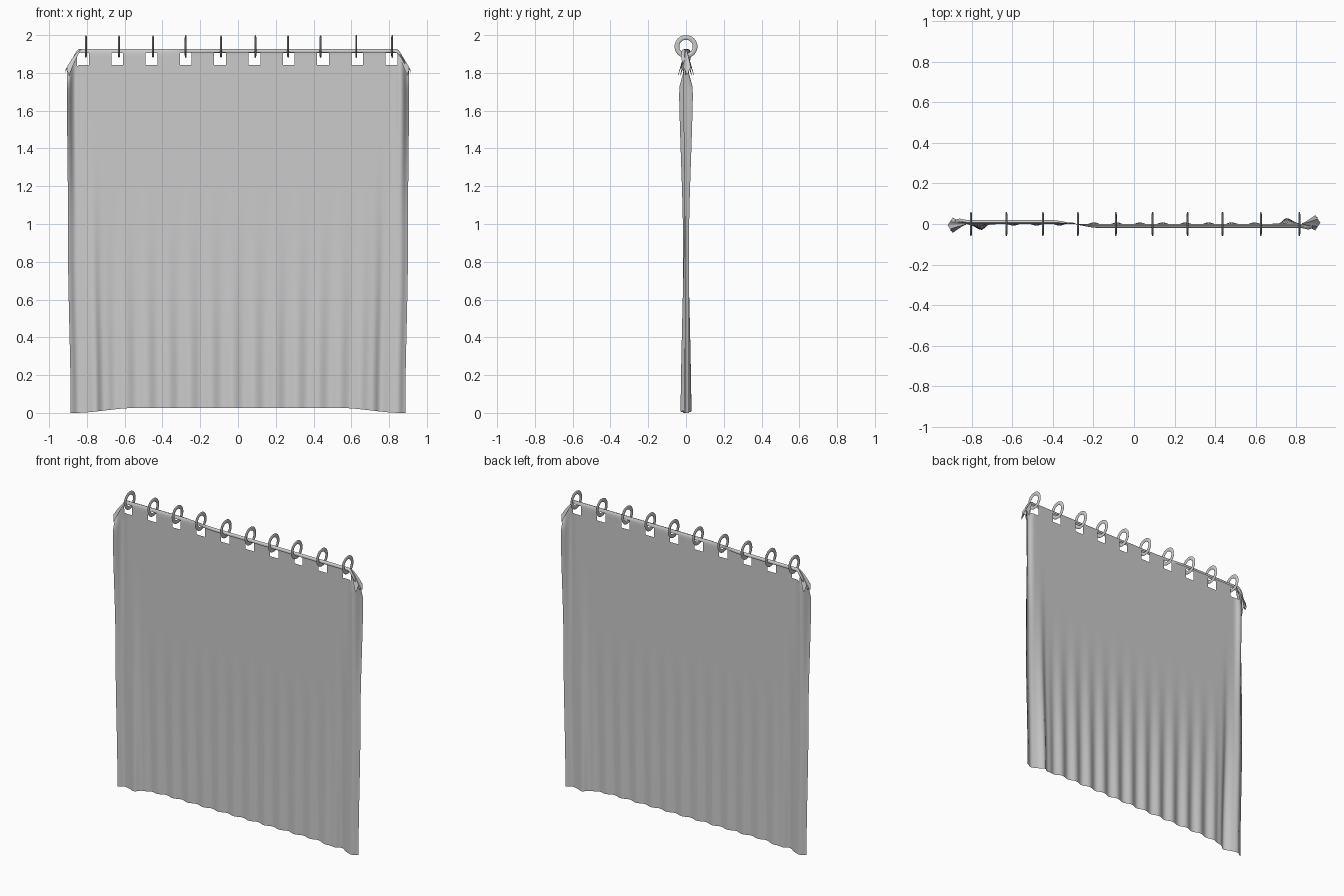
import bpy, bmesh, math

if "Cube" in bpy.data.objects:
    bpy.data.objects.remove(bpy.data.objects["Cube"])

RINGS = [-0.805, -0.63, -0.45, -0.277, -0.09, 0.092, 0.265, 0.437, 0.626, 0.816]
HOLES = [-0.816 + 0.1805 * i for i in range(10)]
HOLE_HALF, HOLE_LOW, HOLE_HIGH = 0.031, 1.843, 1.906

grey = bpy.data.materials.new("light grey")
grey.diffuse_color = (0.6, 0.6, 0.6, 1)
grey.use_nodes = True
grey.node_tree.nodes["Principled BSDF"].inputs["Base Color"].default_value = grey.diffuse_color


def smooth(v, a, b):
    t = max(0, min(1, (v - a) / (b - a)))
    return t * t * (3 - 2 * t)


def finish(name, bm, angle=60):
    mesh = bpy.data.meshes.new(name)
    bm.to_mesh(mesh)
    bm.free()
    obj = bpy.data.objects.new(name, mesh)
    bpy.context.collection.objects.link(obj)
    mesh.materials.append(grey)
    bpy.ops.object.select_all(action='DESELECT')
    obj.select_set(True)
    bpy.context.view_layer.objects.active = obj
    bpy.ops.object.shade_smooth_by_angle(angle=math.radians(angle))
    return obj


def sheet(bm, nu, nv, point, keep=lambda i, j: True):
    g = [[bm.verts.new(point(i, j)) for j in range(nv)] for i in range(nu)]
    for i in range(nu - 1):
        for j in range(nv - 1):
            if keep(i, j):
                bm.faces.new((g[i][j], g[i + 1][j], g[i + 1][j + 1], g[i][j + 1]))
    bmesh.ops.delete(bm, geom=[v for v in bm.verts if not v.link_faces], context='VERTS')


# Cloth columns: evenly spaced, split exactly at the hole sides
stops = [-0.9] + [h + s * HOLE_HALF for h in HOLES for s in (-1, 1)] + [0.9]
xs = []
for a, b in zip(stops, stops[1:]):
    n = math.ceil((b - a) / 0.011)
    xs += [a + (b - a) * k / n for k in range(n)]
xs.append(0.9)

# Cloth rows, then the rolled-over hem as (y offset, z)
rows = [(0, HOLE_LOW * k / 32) for k in range(33)]
rows += [(0, 1.865), (0, 1.885), (0, HOLE_HIGH), (0.002, 1.918),
         (0.008, 1.927), (0.016, 1.924), (0.02, 1.915), (0.017, 1.907)]


def cloth(i, j):
    x, (off, z) = xs[i], rows[j]
    a, s = abs(x), math.copysign(1, x)
    # Small pleats that open toward the bottom
    y = 0.008 * (1 - smooth(z, 0, 1.25)) * math.sin(2 * math.pi * x / 0.115)
    y *= 1 - smooth(a, 0.66, 0.74)
    # One deep fold near each side
    w = 0.025 if a < 0.765 else 0.04
    y += s * 0.03 * (1 - smooth(z, -0.2, 1.6)) * math.exp(-((a - 0.765) / w) ** 2)
    # Side edges curl around, most strongly near the top
    c = 0.016 + 0.02 * smooth(z, 0.9, 1.75) * (1 - smooth(z, 1.82, 1.92))
    y += s * c * (smooth(a, 0.865, 0.9) - 0.4 * math.exp(-((a - 0.855) / 0.02) ** 2))
    # Hem rolls to the back on the left, to the front on the right
    y += off * (1 - 2 * smooth(x, -0.42, -0.16))
    t = max(0, (a - 0.835) / 0.065)
    z -= 0.12 * t ** 1.5 * smooth(z, 1.5, 1.92)
    z += 0.026 * (1 - smooth(a, 0.55, 0.88)) * (1 - smooth(z, 0, 0.6))
    x *= 1 - 0.016 * (1 - smooth(z, 0, 0.9)) + 0.006 * smooth(z, 1.0, 1.7)
    return x, y, z


def solid(i, j):
    x = (xs[i] + xs[i + 1]) / 2
    z = (rows[j][1] + rows[j + 1][1]) / 2
    in_hole = any(abs(x - h) < HOLE_HALF for h in HOLES)
    return not (in_hole and 32 <= j < 35)


bm = bmesh.new()
sheet(bm, len(xs), len(rows), cloth, solid)
finish("curtain", bm)

# Drooping, flared corner flaps at both ends of the hem
for name, s in (("left_corner_flap", -1), ("right_corner_flap", 1)):
    def flap(i, j):
        u, v = i / 12 * 2 - 1, j / 8
        out = 0.83 + (0.09 - 0.025 * abs(u)) * v
        side = 0.004 + 0.034 * v ** 1.3
        drop = 0.115 * v ** 1.4 + 0.02 * v * math.cos(u * math.pi * 2)
        return s * out, s * (side * u + 0.006 * v), 1.926 - drop - 0.008 * abs(u)
    bm = bmesh.new()
    sheet(bm, 13, 9, flap)
    finish(name, bm)

# Flattened hanging rings
for n, x in enumerate(RINGS):
    bm = bmesh.new()
    grid = []
    for i in range(32):
        a = 2 * math.pi * i / 32
        loop = []
        for k in range(8):
            b = 2 * math.pi * k / 8
            r = 0.048 + 0.0125 * math.cos(b)
            loop.append(bm.verts.new((x + 0.005 * math.sin(b),
                                      r * math.cos(a), 1.9395 + r * math.sin(a))))
        grid.append(loop)
    for i in range(32):
        for k in range(8):
            p, q, m = grid[i], grid[(i + 1) % 32], (k + 1) % 8
            bm.faces.new((p[k], p[m], q[m], q[k]))
    bmesh.ops.recalc_face_normals(bm, faces=bm.faces)
    finish(f"ring_{n + 1}", bm)
